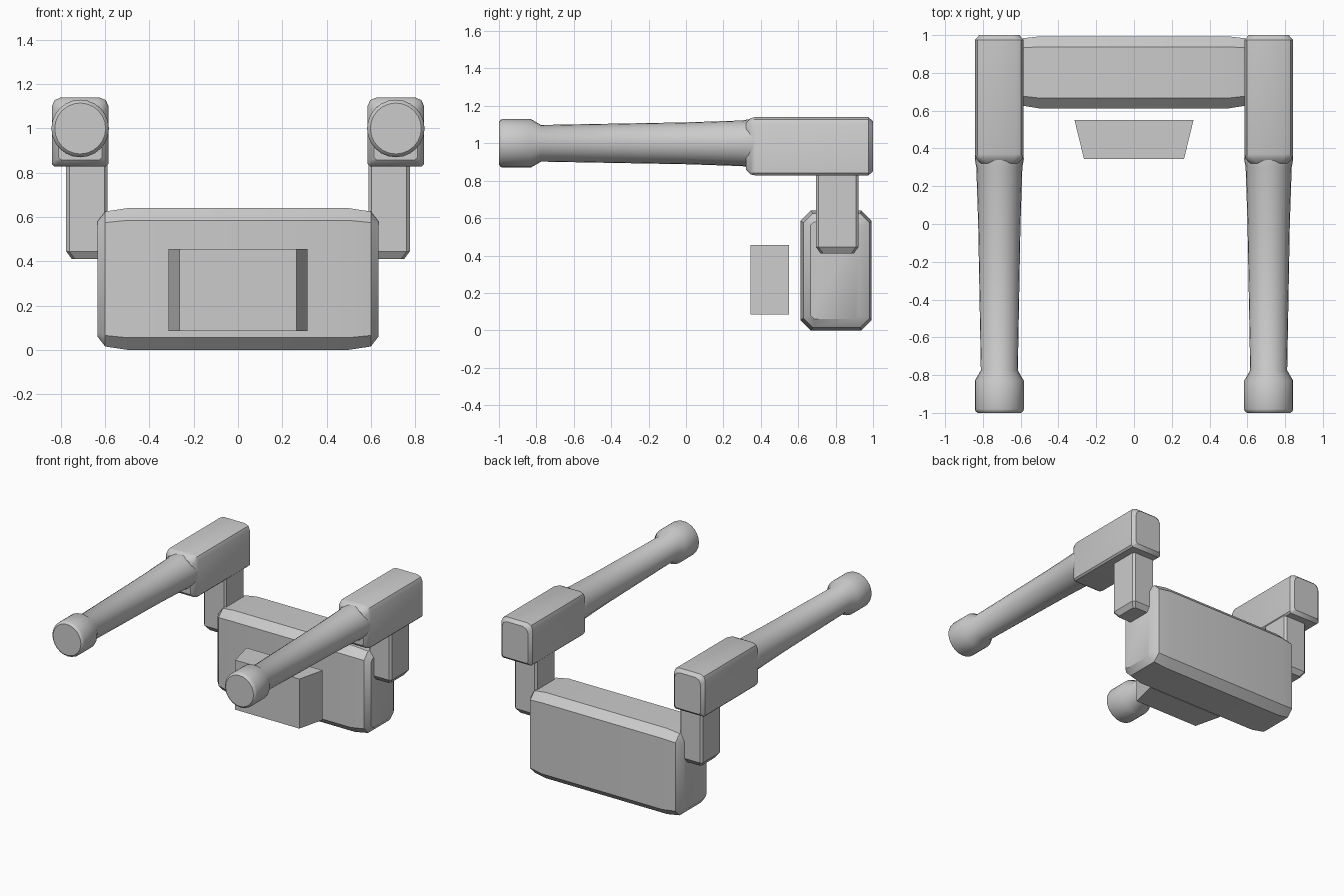
import bpy, bmesh, math
from mathutils import Matrix

cube = bpy.data.objects.get("Cube")
if cube:
    bpy.data.objects.remove(cube, do_unlink=True)

GREY = (0.6, 0.6, 0.6, 1)
grey = bpy.data.materials.new("plain_grey")
grey.use_nodes = True
grey.diffuse_color = GREY
grey.node_tree.nodes["Principled BSDF"].inputs["Base Color"].default_value = GREY


def finish(bm, name, smooth=True):
    bmesh.ops.recalc_face_normals(bm, faces=bm.faces)
    mesh = bpy.data.meshes.new(name)
    bm.to_mesh(mesh)
    bm.free()
    mesh.materials.append(grey)
    obj = bpy.data.objects.new(name, mesh)
    bpy.context.collection.objects.link(obj)
    if smooth:
        bpy.ops.object.select_all(action='DESELECT')
        obj.select_set(True)
        bpy.context.view_layer.objects.active = obj
        bpy.ops.object.shade_smooth_by_angle(angle=math.radians(35))
    return obj


def loft(rings):
    """Skin a list of matching point rings and cap both ends."""
    bm = bmesh.new()
    loops = [[bm.verts.new(p) for p in ring] for ring in rings]
    n = len(loops[0])
    for a, b in zip(loops, loops[1:]):
        for i in range(n):
            j = (i + 1) % n
            bm.faces.new((a[i], a[j], b[j], b[i]))
    bm.faces.new(loops[0])
    bm.faces.new(loops[-1])
    return bm


def chamfered(a0, a1, b0, b1, c):
    """Rectangle outline with cut corners."""
    return [(a0 + c, b0), (a1 - c, b0), (a1, b0 + c), (a1, b1 - c),
            (a1 - c, b1), (a0 + c, b1), (a0, b1 - c), (a0, b0 + c)]


# Main body: chamfered sections lofted across its width
half = [(0.50, 0.612, 0.993, 0.0, 0.64, 0.055),
        (0.60, 0.628, 0.982, 0.015, 0.625, 0.05),
        (0.635, 0.665, 0.925, 0.06, 0.58, 0.02)]
sections = [(-s[0],) + s[1:] for s in reversed(half)] + half
finish(loft([[(x, y, z) for y, z in chamfered(*s)] for x, *s in sections]), "main_body")

# Front block: plain tapered prism
front_block = [[(-w, y, 0.085), (w, y, 0.085), (w, y, 0.455), (-w, y, 0.455)]
               for y, w in ((0.345, 0.265), (0.55, 0.315))]
finish(loft(front_block), "front_block", smooth=False)

# Barrel profile as (y, radius)
BARREL = [(-1.0, 0.115), (-0.99, 0.127), (-0.98, 0.13), (-0.83, 0.13),
          (-0.775, 0.098), (0.0, 0.112), (0.30, 0.122), (0.345, 0.13), (0.42, 0.12)]
SIDES = 24
TURNS = [2 * math.pi * i / SIDES for i in range(SIDES)]

for side, label in ((1, "left"), (-1, "right")):
    cx = side * 0.713

    # Barrel with a flared tip
    rings = [[(cx + r * math.cos(t), y, 1.0 + r * math.sin(t)) for t in TURNS]
             for y, r in BARREL]
    finish(loft(rings), label + "_barrel")

    # Arm block: wide chamfers on top, drawn in slightly at both ends
    rings = []
    for y, inset in ((0.32, 0.03), (0.345, 0.006), (0.37, 0), (0.975, 0), (1.0, 0.022)):
        w, lo, hi = 0.128 - inset, 0.828 + inset, 1.14 - inset
        rings.append([(cx + x, y, z) for x, z in
                      ((-w + 0.012, lo), (w - 0.012, lo), (w, lo + 0.012), (w, hi - 0.04),
                       (w - 0.012, hi - 0.012), (w - 0.04, hi), (-w + 0.04, hi),
                       (-w + 0.012, hi - 0.012), (-w, hi - 0.04), (-w, lo + 0.012))])
    finish(loft(rings), label + "_arm_block")

    # Upright post joining the arm block to the body
    px = side * 0.683
    rings = []
    for z, inset in ((0.41, 0.025), (0.445, 0), (0.87, 0)):
        w = 0.093 - inset
        outline = chamfered(px - w, px + w, 0.695 + inset, 0.922 - inset, 0.014)
        rings.append([(x, y, z) for x, y in outline])
    finish(loft(rings), label + "_post")
